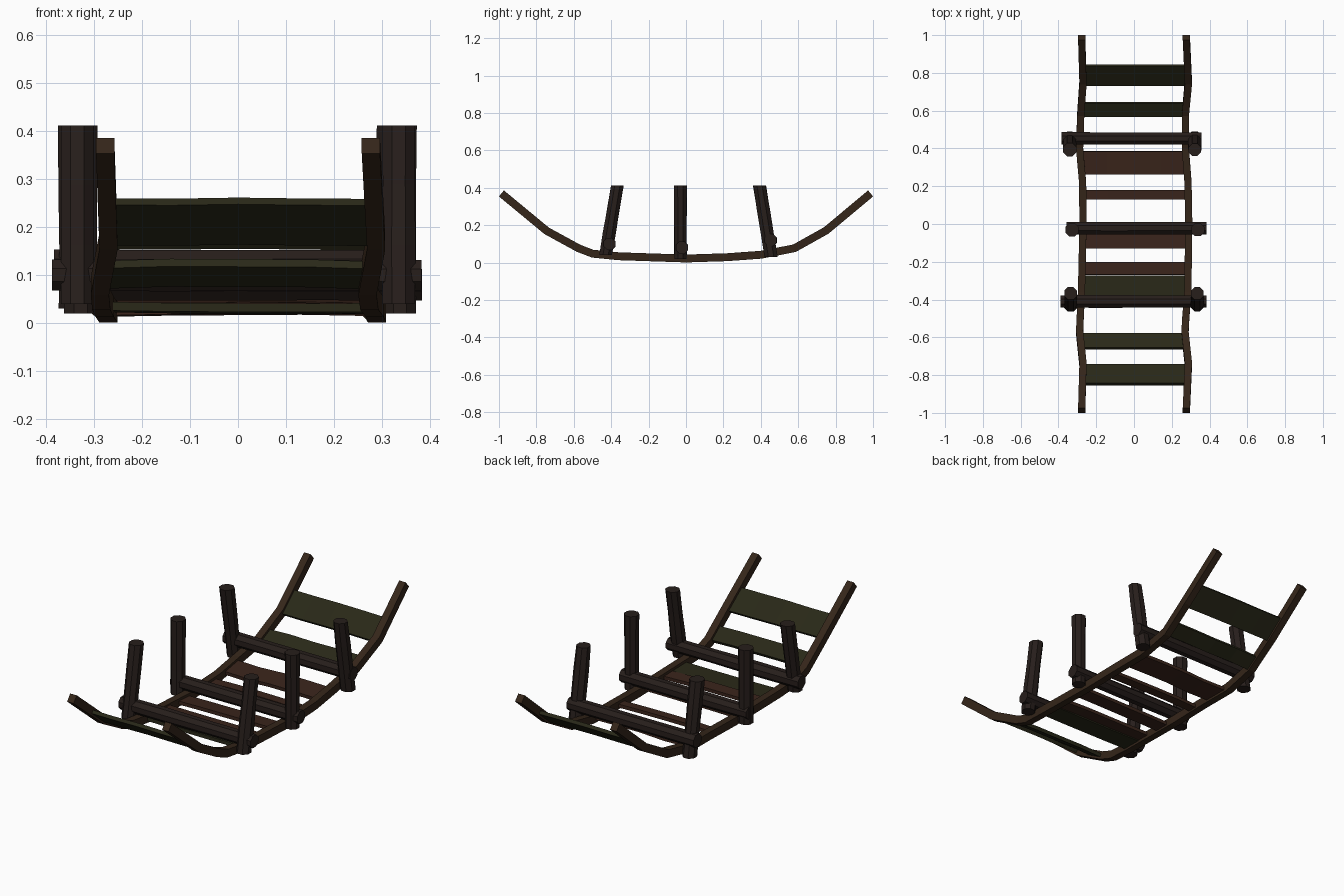
import bpy, bmesh, math, random
from mathutils import Vector

if "Cube" in bpy.data.objects:
    bpy.data.objects.remove(bpy.data.objects["Cube"])

random.seed(4)


def material(name, rgb):
    m = bpy.data.materials.new(name)
    m.diffuse_color = (*rgb, 1)
    m.use_nodes = True
    m.node_tree.nodes["Principled BSDF"].inputs["Base Color"].default_value = m.diffuse_color
    return m


RAIL = material("rail wood", (0.035, 0.019, 0.010))
POST = material("post wood", (0.020, 0.013, 0.011))
BROWN = material("brown plank", (0.042, 0.018, 0.011))
OLIVE = material("weathered plank", (0.022, 0.021, 0.009))


def loft(name, rings, mat):
    """Closed solid skinned through a list of point rings."""
    bm = bmesh.new()
    loops = [[bm.verts.new(p) for p in r] for r in rings]
    n = len(loops[0])
    for a, b in zip(loops, loops[1:]):
        for i in range(n):
            j = (i + 1) % n
            bm.faces.new((a[i], a[j], b[j], b[i]))
    bm.faces.new(loops[0])
    bm.faces.new(loops[-1][::-1])
    bmesh.ops.recalc_face_normals(bm, faces=bm.faces)
    me = bpy.data.meshes.new(name)
    bm.to_mesh(me)
    bm.free()
    me.materials.append(mat)
    ob = bpy.data.objects.new(name, me)
    bpy.context.collection.objects.link(ob)
    return ob


# Rail centre line: y, z, left x, right x
PATH = [(-0.987, 0.37, -.277, .277), (-0.745, 0.17, -.27, .288), (-0.575, 0.077, -.288, .27),
        (-0.50, 0.048, -.285, .274), (-0.36, 0.034, -.278, .285), (0, 0.022, -.27, .29),
        (0.22, 0.029, -.272, .286), (0.40, 0.042, -.288, .272), (0.58, 0.077, -.282, .272),
        (0.75, 0.172, -.27, .288), (0.987, 0.37, -.277, .277)]


def rail_frame(y):
    """Height and unit tangent (y, z) of the rails at y."""
    for a, b in zip(PATH, PATH[1:]):
        if y <= b[0]:
            t = (y - a[0]) / (b[0] - a[0])
            return a[1] + t * (b[1] - a[1]), Vector((b[0] - a[0], b[1] - a[1])).normalized()


# Side rails
for side, col in (("left", 2), ("right", 3)):
    rings = []
    for i, p in enumerate(PATH):
        a, b = PATH[max(i - 1, 0)], PATH[min(i + 1, len(PATH) - 1)]
        t = Vector((b[0] - a[0], b[1] - a[1])).normalized()
        ny, nz = -t.y * 0.021, t.x * 0.021
        w = 0.019
        rings.append([(p[col] + sx * w, p[0] + s * ny, p[1] + s * nz)
                      for sx, s in ((-1, -1), (1, -1), (1, 1), (-1, 1))])
    loft(f"{side}_rail", rings, RAIL)

# Planks: start y, end y, wood
PLANKS = [(-.85, -.745, OLIVE), (-.66, -.58, OLIVE), (-.385, -.27, OLIVE), (-.27, -.20, BROWN),
          (-.13, -.045, BROWN), (.13, .18, BROWN), (.26, .387, BROWN), (.57, .643, OLIVE),
          (.735, .84, OLIVE)]
for k, (y0, y1, mat) in enumerate(PLANKS):
    yc = (y0 + y1) / 2
    z, t = rail_frame(yc)
    half = (y1 - y0) / 2 / t.x * 0.97
    rings = []
    for x in (-0.275, -0.14, 0, 0.14, 0.275):
        dz = random.uniform(-0.004, 0.004)
        rings.append([(x, yc + s * half * t.x - n * 0.009 * t.y,
                       z + dz + s * half * t.y + n * 0.009 * t.x)
                      for s, n in ((-1, -1), (1, -1), (1, 1), (-1, 1))])
    loft(f"plank_{k + 1}", rings, mat)


def log(name, a, b, r, axis, sides=8):
    """Rough log from a to b, with end cuts square to the x or z axis."""
    a, b = Vector(a), Vector(b)
    rings = []
    for f in (0, 0.33, 0.67, 1):
        c = a.lerp(b, f)
        rr = r * random.uniform(0.95, 1.04)
        ring = []
        for i in range(sides):
            u = math.tau * (i + 0.5) / sides
            p, q = rr * math.cos(u), rr * math.sin(u)
            ring.append(c + (Vector((0, p, q)) if axis == "x" else Vector((p, q, 0))))
        rings.append(ring)
    return loft(name, rings, POST)


# Three frames: name, bar y, bar z, bar x range, post foot y, post top y, post x, foot z
FRAMES = [("front", -.41, .10, -.388, .383, -.43, -.367, (-.335, .335), .04),
          ("middle", -.022, .08, -.358, .384, -.03, -.03, (-.328, .338), .02),
          ("back", .453, .12, -.384, .358, .455, .393, (-.34, .322), .03)]
for name, y, z, x0, x1, yf, yt, xs, zf in FRAMES:
    log(f"{name}_crossbar", (x0, y, z), (x1, y, z), 0.036, "x")
    for side, x in zip(("left", "right"), xs):
        log(f"{name}_{side}_post", (x, yf, zf), (x, yt, 0.412), 0.037, "z")
